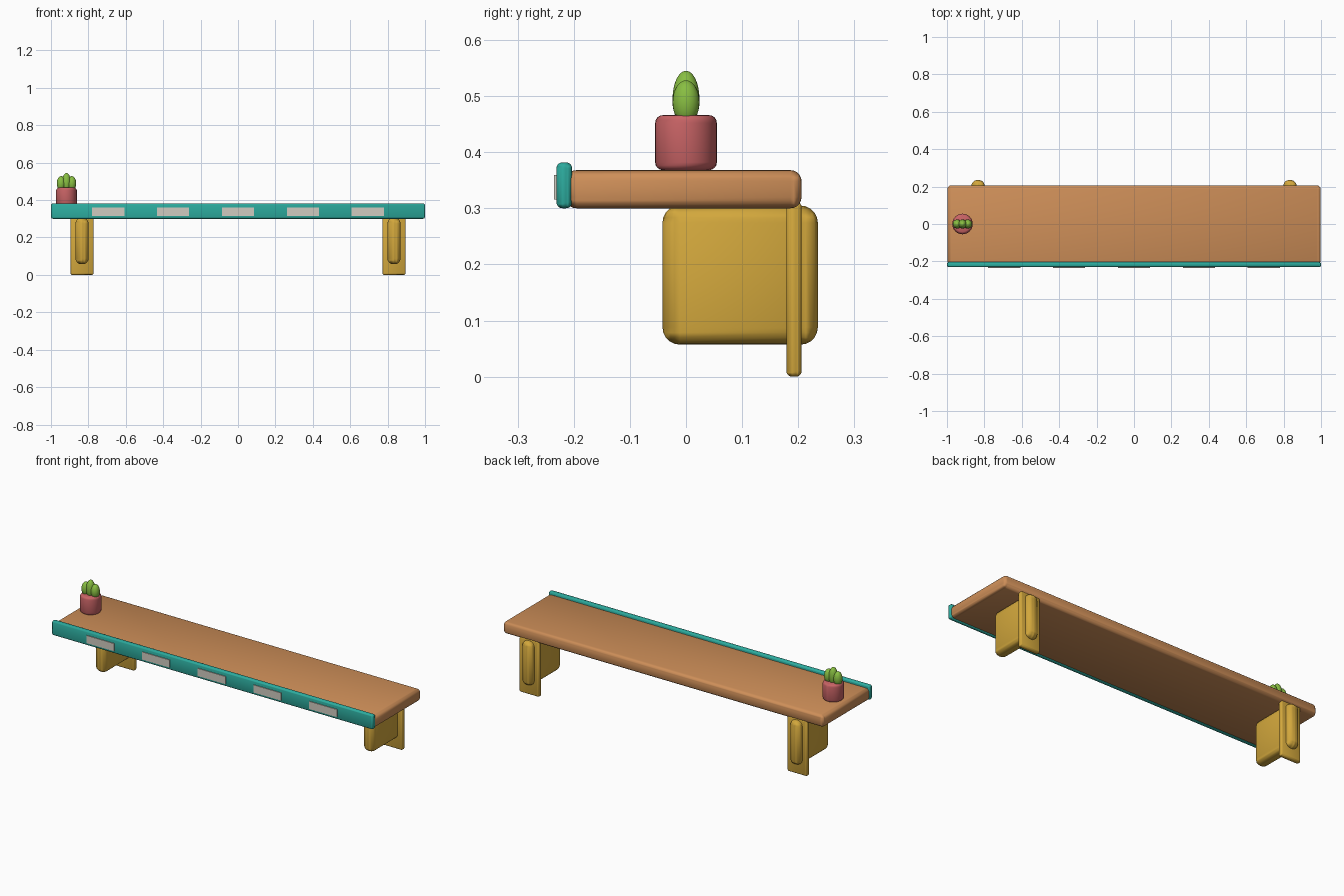
import bpy
import math

if "Cube" in bpy.data.objects:
    bpy.data.objects.remove(bpy.data.objects["Cube"])


def material(name, rgb):
    m = bpy.data.materials.new(name)
    lin = [(c / 255 / 12.92) if c / 255 <= 0.04045 else ((c / 255 + 0.055) / 1.055) ** 2.4 for c in rgb]
    m.diffuse_color = (*lin, 1)
    m.use_nodes = True
    m.node_tree.nodes["Principled BSDF"].inputs["Base Color"].default_value = m.diffuse_color
    return m


WOOD = material("warm_wood", (205, 142, 88))
TEAL = material("teal", (44, 170, 157))
GOLD = material("mustard", (210, 167, 60))
LABEL = material("pale_grey", (208, 203, 192))
CLAY = material("rose_clay", (202, 100, 102))
GREEN = material("cactus_green", (136, 190, 66))


def finish(name, mat, bevel=0, segments=5):
    """Name and colour the active object, then round its edges."""
    ob = bpy.context.object
    ob.name = name
    ob.data.materials.append(mat)
    bpy.ops.object.transform_apply(location=False, rotation=False, scale=True)
    if bevel:
        mod = ob.modifiers.new("rounding", "BEVEL")
        mod.width = bevel
        mod.segments = segments
        mod.limit_method = "ANGLE"
        mod.angle_limit = math.radians(40)
        mod.harden_normals = True
        bpy.ops.object.modifier_apply(modifier=mod.name)
        bpy.ops.object.shade_smooth_by_angle(angle=math.radians(40))
    return ob


def box(name, mat, x, y, z, bevel=0):
    """Box from (min, max) ranges along each axis."""
    bpy.ops.mesh.primitive_cube_add(size=1, location=[(a + b) / 2 for a, b in (x, y, z)])
    bpy.context.object.scale = [b - a for a, b in (x, y, z)]
    return finish(name, mat, bevel)


# Board and front price rail
box("shelf_board", WOOD, (-0.998, 0.998), (-0.215, 0.206), (0.30, 0.368), 0.02)
box("front_rail", TEAL, (-1, 1), (-0.231, -0.203), (0.30, 0.382), 0.011)

# Price labels on the rail
for i in range(5):
    cx = (i - 2) * 0.347
    box("rail_label", LABEL, (cx - 0.086, cx + 0.086), (-0.235, -0.2285), (0.316, 0.359))

# Wall plates and rounded support arms
for cx in (-0.834, 0.834):
    box("bracket_plate", GOLD, (cx - 0.062, cx + 0.062), (0.179, 0.206), (0, 0.312), 0.01)
    box("bracket_arm", GOLD, (cx - 0.035, cx + 0.035), (-0.042, 0.235), (0.057, 0.305), 0.031)

# Flower pot
POT_X = -0.917
bpy.ops.mesh.primitive_cylinder_add(vertices=32, radius=0.055, depth=0.098, location=(POT_X, 0, 0.417))
finish("plant_pot", CLAY, 0.014, 4)

# Three cactus lobes, the middle one tallest
for dx, cz, rz in ((-0.029, 0.489, 0.039), (0, 0.495, 0.050), (0.029, 0.489, 0.039)):
    bpy.ops.mesh.primitive_uv_sphere_add(segments=24, ring_count=16, radius=1, location=(POT_X + dx, 0, cz))
    bpy.context.object.scale = (0.023, 0.024, rz)
    finish("cactus_lobe", GREEN)
    bpy.ops.object.shade_smooth()
